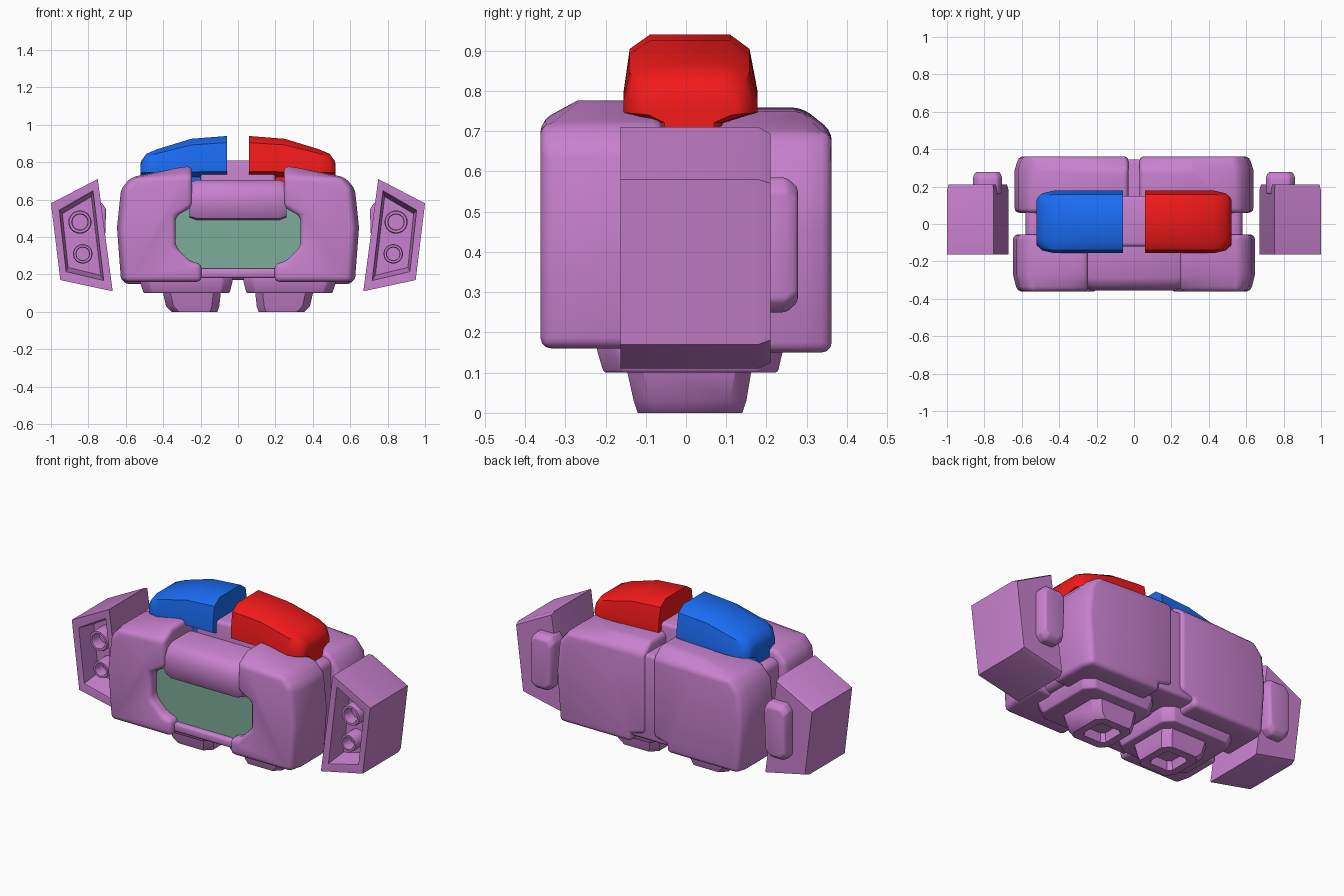
import bpy, bmesh, math
from mathutils import Vector

if "Cube" in bpy.data.objects:
    bpy.data.objects.remove(bpy.data.objects["Cube"])


def material(name, rgb):
    m = bpy.data.materials.new(name)
    m.diffuse_color = (*rgb, 1)
    m.use_nodes = True
    m.node_tree.nodes["Principled BSDF"].inputs["Base Color"].default_value = m.diffuse_color
    return m


PURPLE = material("purple", (0.58, 0.22, 0.62))
RED = material("red", (0.9, 0.01, 0.01))
BLUE = material("blue", (0.01, 0.15, 0.9))
GREEN = material("green", (0.2, 0.42, 0.32))


def finish(name, bm, mat, bevel=0, segments=3, angle=30):
    bmesh.ops.recalc_face_normals(bm, faces=bm.faces)
    me = bpy.data.meshes.new(name)
    bm.to_mesh(me)
    bm.free()
    me.materials.append(mat)
    ob = bpy.data.objects.new(name, me)
    bpy.context.collection.objects.link(ob)
    bpy.ops.object.select_all(action='DESELECT')
    ob.select_set(True)
    bpy.context.view_layer.objects.active = ob
    if bevel:
        b = ob.modifiers.new("bevel", 'BEVEL')
        b.width, b.segments = bevel, segments
        b.limit_method, b.angle_limit = 'ANGLE', math.radians(angle)
        bpy.ops.object.modifier_apply(modifier=b.name)
    bpy.ops.object.shade_smooth_by_angle(angle=math.radians(40))
    return ob


def loft(name, rings, mat=PURPLE, bevel=0, segments=3, angle=30):
    """Skin a stack of equal-length point rings and cap both ends."""
    bm = bmesh.new()
    vs = [[bm.verts.new(p) for p in r] for r in rings]
    n = len(vs[0])
    for a, b in zip(vs, vs[1:]):
        for i in range(n):
            j = (i + 1) % n
            bm.faces.new((a[i], a[j], b[j], b[i]))
    bm.faces.new(vs[0])
    bm.faces.new(vs[-1])
    return finish(name, bm, mat, bevel, segments, angle)


def box(name, x0, x1, y0, y1, z0, z1, mat=PURPLE, bevel=0.02):
    rect = [(x0, y0), (x1, y0), (x1, y1), (x0, y1)]
    return loft(name, [[(x, y, z) for x, y in rect] for z in (z0, z1)], mat, bevel)


def shell(name, s, outline, ys, top):
    """Armour half: upright outline swept in y, its outer end shrunk and chamfered."""
    rings = [[(s * x, ys[0], z) for x, z in outline],
             [(s * x, ys[1], z) for x, z in outline],
             [(s * (x * 0.965 if x > 0.5 else x), ys[2], min(z, top)) for x, z in outline]]
    return loft(name, rings, PURPLE, 0.028, 3, 35)


def rect_ring(s, x0, x1, y0, y1, z, c):
    """Horizontal rectangle with cut corners."""
    pts = [(x0 + c, y0), (x1 - c, y0), (x1, y0 + c), (x1, y1 - c),
           (x1 - c, y1), (x0 + c, y1), (x0, y1 - c), (x0, y0 + c)]
    return [(s * x, y, z) for x, y in pts]


def tube(name, s, x, z, r, y0, y1, y2):
    """Hollow nozzle facing the front."""
    prof = [(r, y1), (r, y0 + .01), (r * .93, y0), (r * .72, y0), (r * .66, y0 + .01), (r * .66, y2)]
    rings = [[(s * x + q * math.cos(a), y, z + q * math.sin(a))
              for a in (math.tau * i / 24 for i in range(24))] for q, y in prof]
    return loft(name, rings)


# central core, neck block and spine plate
box("core", -.58, .58, -.13, .13, .17, .68, bevel=.04)
box("neck_block", -.2, .2, -.12, .15, .5, .81)
box("spine_plate", -.14, .14, 0, .345, .18, .70)

# recessed screen with its top hood and bottom sill
screen = [(-.35, .3), (-.23, .2), (.23, .2), (.35, .3), (.35, .55), (.25, .6), (-.25, .6), (-.35, .55)]
loft("screen", [[(x, y, z) for x, z in screen] for y in (-.30, -.1)], GREEN)
hood = [(-.12, .705), (-.29, .705), (-.335, .68), (-.355, .63), (-.355, .55), (-.33, .50), (-.30, .49), (-.12, .49)]
loft("screen_hood", [[(x, y * k, z + dz * (.59 - z)) for y, z in hood]
                     for x, k, dz in ((-.26, .96, .12), (-.22, 1, 0), (.22, 1, 0), (.26, .96, .12))])
box("screen_sill", -.22, .22, -.33, -.1, .18, .232, bevel=.015)

FRONT = [(.245, .78), (.32, .77), (.57, .72), (.625, .66), (.647, .45), (.625, .16),
         (.195, .16), (.195, .26), (.25, .265), (.335, .35), (.335, .51), (.245, .56)]
BACK = [(.03, .76), (.3, .75), (.56, .70), (.62, .63), (.638, .45), (.615, .15),
        (.12, .15), (.12, .20), (.03, .22)]
POD = [(.75, .71), (1.0, .58), (.95, .17), (.67, .11)]

for s, side in ((-1, "left"), (1, "right")):
    shell(side + "_front_shell", s, FRONT, (-.055, -.27, -.362), .725)
    shell(side + "_back_shell", s, BACK, (.06, .29, .362), .70)

    # shoulder blocks on top, flat on the inner side
    section = [(-.08, 0), (-.08, .13), (-.135, .15), (-.155, .19), (-.155, .4), (-.14, .85), (-.09, 1),
               (.11, 1), (.158, .85), (.178, .4), (.178, .19), (.155, .15), (.095, .13), (.095, 0)]

    def slice_at(x, top, k):
        c = .01
        return [(s * x, c + (y - c) * k, .60 + (t / .15 * .14 if t <= .15 else
                 .74 + (top - .74) * (t - .15) / .85 - .60)) for y, t in section]
    loft(side + "_shoulder_block",
         [slice_at(*a) for a in ((.06, .94, 1), (.25, .925, 1), (.43, .87, 1),
                                 (.49, .845, .92), (.515, .81, .78), (.522, .79, .7))],
         RED if s > 0 else BLUE)

    # stepped foot with a hollow sole
    loft(side + "_upper_foot", [rect_ring(s, .03, .53, -.225, .245, .2, .05),
                                rect_ring(s, .03, .525, -.222, .242, .16, .05),
                                rect_ring(s, .045, .505, -.205, .228, .1, .05)], bevel=.008)
    loft(side + "_lower_foot", [rect_ring(s, .09, .405, -.15, .165, .12, .04),
                                rect_ring(s, .10, .385, -.13, .15, .03, .04),
                                rect_ring(s, .11, .355, -.12, .14, 0, .04),
                                rect_ring(s, .155, .31, -.07, .09, 0, .02),
                                rect_ring(s, .165, .30, -.06, .08, .05, .02)])

    # side pod: leaning prism with a rimmed, hollow front
    cx, cz = .84, .395

    def pod_ring(y, k, dz=0):
        return [(s * (cx + (x - cx) * k), y, cz + (z - cz) * (k + dz)) for x, z in POD]
    loft(side + "_pod", [pod_ring(-.04, .62, .08), pod_ring(-.16, .72, .08), pod_ring(-.163, .75, .08),
                         pod_ring(-.163, 1), pod_ring(.18, 1), pod_ring(.21, .95)])
    tube(side + "_large_nozzle", s, .845, .48, .062, -.13, -.03, -.06)
    tube(side + "_small_nozzle", s, .83, .31, .052, -.13, -.03, -.06)

    # rear flap on the pod
    flap = [(.715, .28), (.75, .25), (.83, .25), (.86, .28), (.86, .55), (.83, .585), (.73, .585), (.705, .55)]
    loft(side + "_pod_flap", [[(s * (.785 + (x - .785) * k), y, .42 + (z - .42) * k) for x, z in flap]
                              for y, k in ((.16, 1), (.25, 1), (.278, .85))], bevel=.01, angle=25)
